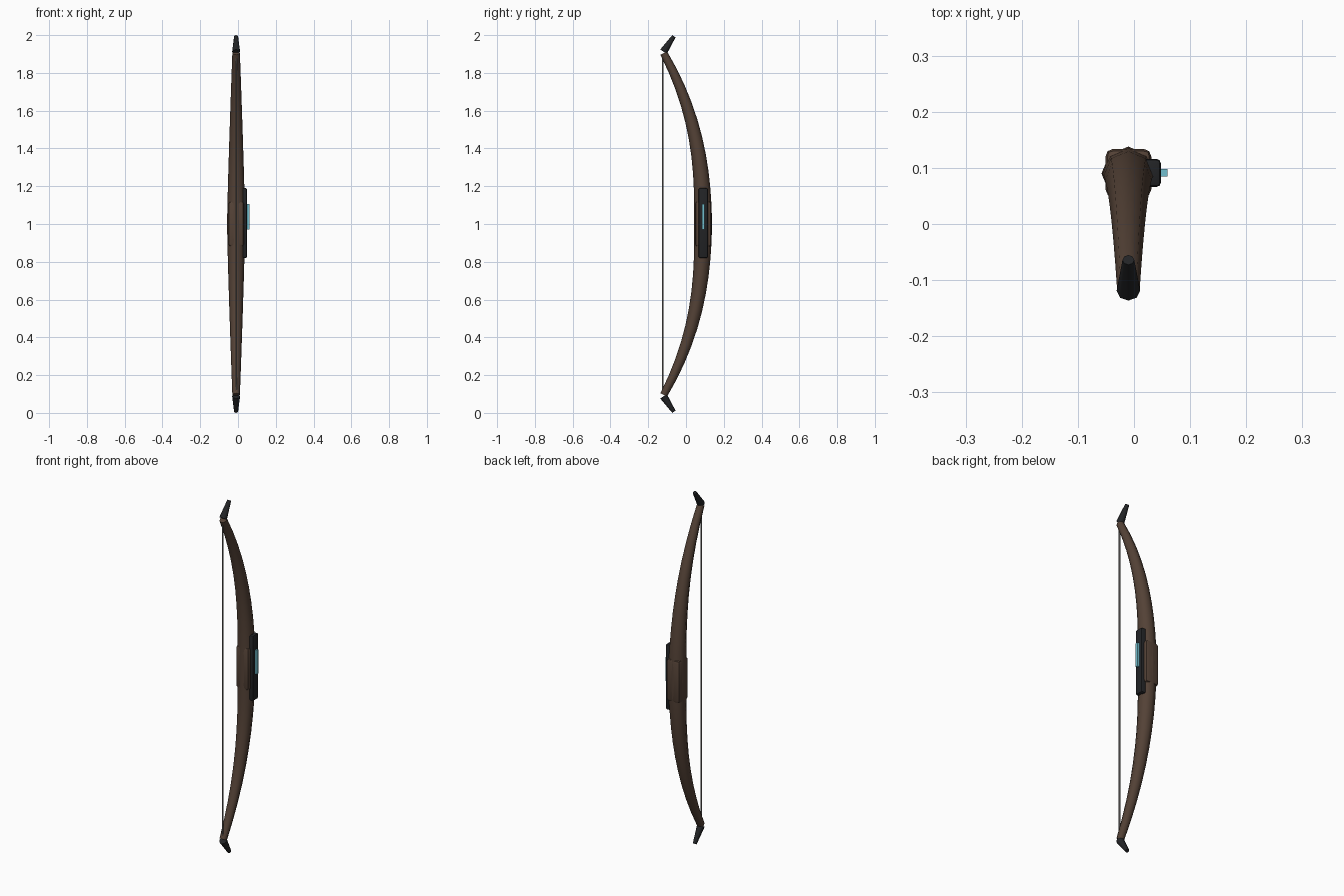
import bpy, bmesh, math
from mathutils import Vector

if "Cube" in bpy.data.objects:
    bpy.data.objects.remove(bpy.data.objects["Cube"])

CX = -0.01  # the bow's middle plane in x


def material(name, rgb):
    m = bpy.data.materials.new(name)
    m.diffuse_color = (*rgb, 1)
    m.use_nodes = True
    m.node_tree.nodes["Principled BSDF"].inputs["Base Color"].default_value = m.diffuse_color
    return m


WOOD = material("dark brown wood", (0.088, 0.054, 0.037))
DARK = material("black horn", (0.016, 0.017, 0.019))
GLOW = material("pale cyan", (0.17, 0.52, 0.62))
CORD = material("grey cord", (0.20, 0.19, 0.18))


def finish(name, bm, mat, angle):
    bmesh.ops.recalc_face_normals(bm, faces=bm.faces)
    me = bpy.data.meshes.new(name)
    bm.to_mesh(me)
    bm.free()
    me.materials.append(mat)
    ob = bpy.data.objects.new(name, me)
    bpy.context.collection.objects.link(ob)
    bpy.ops.object.select_all(action='DESELECT')
    ob.select_set(True)
    bpy.context.view_layer.objects.active = ob
    bpy.ops.object.shade_smooth_by_angle(angle=math.radians(angle))
    return ob


def tube(name, path, mat, sides=8, angle=50):
    """Sweep a polygon along (y, z, radius) points in the plane x = CX."""
    bm = bmesh.new()
    rings = []
    for i, (y, z, r) in enumerate(path):
        a, b = path[max(i - 1, 0)], path[min(i + 1, len(path) - 1)]
        t = Vector((0, b[0] - a[0], b[1] - a[1])).normalized()
        n = Vector((0, t.z, -t.y))
        ring = []
        for k in range(sides):
            w = 2 * math.pi * k / sides
            ring.append(bm.verts.new(Vector((CX, y, z)) + n * (r * math.cos(w))
                                     + Vector((r * math.sin(w), 0, 0))))
        rings.append(ring)
    for p, q in zip(rings, rings[1:]):
        for k in range(sides):
            j = (k + 1) % sides
            bm.faces.new((p[k], p[j], q[j], q[k]))
    bm.faces.new(rings[0])
    bm.faces.new(rings[-1])
    return finish(name, bm, mat, angle)


def box(name, lo, hi, mat, bevel):
    bm = bmesh.new()
    bmesh.ops.create_cube(bm, size=1)
    for v in bm.verts:
        v.co = Vector([(l + h) / 2 + c * (h - l) for l, h, c in zip(lo, hi, v.co)])
    if bevel:
        bmesh.ops.bevel(bm, geom=bm.edges[:], offset=bevel, segments=2,
                        profile=0.5, affect='EDGES')
    return finish(name, bm, mat, 40)


# curved stave, thick in the middle and thin at the ends
N = 20
stave = []
for i in range(N + 1):
    d = -0.905 + 1.81 * i / N
    u = abs(d) / 0.905
    stave.append((0.09 - 0.208 * u ** 2.4, 1 + d, 0.048 - 0.028 * u ** 1.2))
tube("bow_stave", stave, WOOD)

# forward-swept tips, mirrored about the middle height
for name, s in (("upper_tip", 1), ("lower_tip", -1)):
    tube(name, [(-0.119, 1 + s * 0.912, 0.021),
                (-0.064, 1 + s * 0.994, 0.0105)], DARK)

# string
tube("bow_string", [(-0.124, 0.10, 0.004), (-0.124, 1.90, 0.004)], CORD)

# grip block, side panel and glowing inlay
box("grip", (-0.051, 0.048, 0.88), (0.031, 0.134, 1.12), WOOD, 0.014)
box("side_panel", (0.0, 0.066, 0.82), (0.048, 0.116, 1.19), DARK, 0.008)
box("glow_inlay", (0.035, 0.085, 0.97), (0.060, 0.098, 1.105), GLOW, 0)
